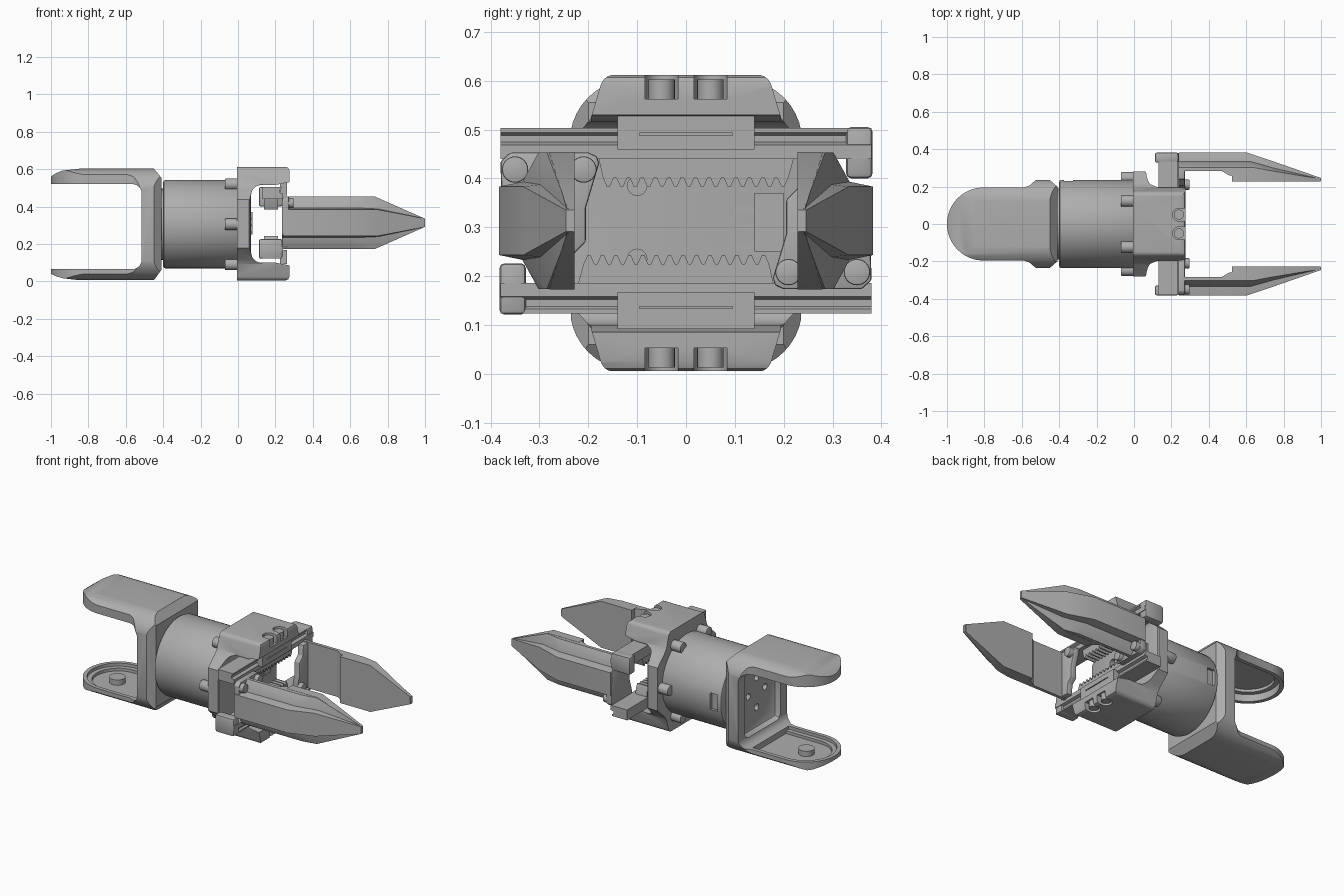
import bpy, bmesh, math
from mathutils import Matrix

old = bpy.data.objects.get("Cube")
if old:
    bpy.data.objects.remove(old, do_unlink=True)

grey = bpy.data.materials.new("plain grey")
grey.use_nodes = True
grey.diffuse_color = (0.42, 0.42, 0.42, 1)
grey.node_tree.nodes["Principled BSDF"].inputs["Base Color"].default_value = grey.diffuse_color

ZC = 0.313   # height of the gripper axis
ZB = 0.305   # height of the fork and motor axis
parts = []


def finish(name, bm):
    bmesh.ops.recalc_face_normals(bm, faces=bm.faces)
    me = bpy.data.meshes.new(name)
    bm.to_mesh(me)
    bm.free()
    me.materials.append(grey)
    ob = bpy.data.objects.new(name, me)
    bpy.context.collection.objects.link(ob)
    parts.append(ob)
    return ob


def prism(name, pts, axis, lo, hi):
    """Extrude a 2D outline along an axis: x takes (y,z), y takes (x,z), z takes (x,y)."""
    def place(p, h):
        return {"x": (h, p[0], p[1]), "y": (p[0], h, p[1]), "z": (p[0], p[1], h)}[axis]
    bm = bmesh.new()
    a = [bm.verts.new(place(p, lo)) for p in pts]
    b = [bm.verts.new(place(p, hi)) for p in pts]
    bm.faces.new(a)
    bm.faces.new(b)
    for i in range(len(pts)):
        j = (i + 1) % len(pts)
        bm.faces.new((a[i], a[j], b[j], b[i]))
    return finish(name, bm)


def box(name, x, y, z):
    return prism(name, [(x[0], y[0]), (x[1], y[0]), (x[1], y[1]), (x[0], y[1])], "z", *z)


def arc(cx, cy, r, start, end, n):
    angles = [math.radians(start + (end - start) * i / n) for i in range(n + 1)]
    return [(cx + r * math.cos(t), cy + r * math.sin(t)) for t in angles]


def rod(name, axis, c, r, lo, hi, n=24):
    return prism(name, arc(c[0], c[1], r, 0, 360, n)[:-1], axis, lo, hi)


def hull(name, half):
    """Convex solid from (x, depth, half height) points, mirrored about the gripper axis."""
    bm = bmesh.new()
    for x, y, h in half:
        for s in (-1, 1):
            bm.verts.new((x, -y, ZC + s * h))
    res = bmesh.ops.convex_hull(bm, input=bm.verts)
    loose = {v for v in res["geom_interior"] if isinstance(v, bmesh.types.BMVert)}
    bmesh.ops.delete(bm, geom=list(loose), context="VERTS")
    bmesh.ops.dissolve_limit(bm, angle_limit=0.01, verts=bm.verts, edges=bm.edges)
    return finish(name, bm)


def bake(ob):
    dg = bpy.context.evaluated_depsgraph_get()
    me = bpy.data.meshes.new_from_object(ob.evaluated_get(dg))
    ob.modifiers.clear()
    ob.data = me


def combine(ob, operation, *tools):
    for tool in tools:
        mod = ob.modifiers.new("cut", "BOOLEAN")
        mod.operation, mod.object, mod.solver = operation, tool, "EXACT"
        bake(ob)
        parts.remove(tool)
        bpy.data.objects.remove(tool, do_unlink=True)


def soften(ob, width):
    mod = ob.modifiers.new("soft", "BEVEL")
    mod.width, mod.segments, mod.limit_method = width, 2, "ANGLE"
    mod.angle_limit = math.radians(40)
    bake(ob)
    return ob


def mirrored(half):
    """Close an outline that is symmetric in its second coordinate."""
    return half + [(u, -v) for u, v in reversed(half)]


# wrist fork: C-shaped side profile trimmed by its plan and domed end outlines
side = [(-1, .04), (-.975, .028), (-.94, .017), (-.85, .006), (-.45, .006), (-.41, .06),
        (-.41, .555), (-.45, .602), (-.85, .602), (-.94, .592), (-.975, .577), (-1, .56), (-1, .52)]
side += arc(-.565, .47, .05, 90, 0, 6) + arc(-.565, .115, .05, 0, -90, 6) + [(-1, .065)]
fork = prism("wrist_fork", side, "y", -.3, .3)
plan = mirrored(arc(-.805, 0, .195, 180, 90, 16)[1:] +
                [(-.59, .195), (-.56, .205), (-.525, .235), (-.45, .235), (-.41, .2)])
plan.append((-1, 0))
combine(fork, "INTERSECT", prism("plan", plan, "z", -.1, .7))
dome = arc(.11, .17, .128, 0, 90, 10)
ends = dome + [(-y, z) for y, z in reversed(dome)]
ends += [(-y, -z) for y, z in ends]
combine(fork, "INTERSECT", prism("ends", [(y, z + ZB) for y, z in ends], "x", -1.1, 0))
# stepped dishes hollowed into both arms, and a recess with screw holes in the web
for r, depth in ((.172, .258), (.145, .275)):
    dish = arc(-.805, 0, r, 270, 90, 24) + [(-.57, r), (-.57, -r)]
    for s in (-1, 1):
        z = sorted((ZB + s * .2, ZB + s * depth))
        combine(fork, "DIFFERENCE", prism("dish", dish, "z", *z))
combine(fork, "DIFFERENCE", soften(box("recess", (-.6, -.475), (-.17, .17), (.1, .51)), .03))
for y, z in ((-.08, ZC), (.08, ZC), (0, .22), (0, .4)):
    combine(fork, "DIFFERENCE", rod("hole", "x", (y, z), .02, -.49, -.45, 12))
rod("fork_pivot_pin", "z", (-.81, 0), .045, .02, .062)

# round motor body with chamfered rear edge, side slot and joint neck
rod("wrist_neck", "x", (0, ZB), .19, -.42, -.38, 48)
body = soften(rod("motor_body", "x", (0, ZB), .236, -.4, .01, 72), .012)
combine(body, "DIFFERENCE", box("slot", (-.375, -.325), (.215, .3), (.255, .355)))
for i in range(6):
    t = math.radians(60 * i)
    c = (.247 * math.cos(t), ZB + .247 * math.sin(t))
    soften(rod(f"flange_screw_{i + 1}", "x", c, .031, -.07, .02), .006)

# gripper housing: U profile trimmed to a wide flange and narrower jaws
prof = [(-.005, .005), (.255, .005), (.269, .011), (.275, .025), (.275, .085), (.2, .1)]
prof += arc(.125, .155, .055, 270, 180, 6) + arc(.125, .46, .055, 180, 90, 6)
prof += [(.2, .515), (.275, .53), (.275, .592), (.269, .606), (.255, .612), (-.005, .612)]
housing = prism("gripper_housing", prof, "y", -.3, .3)
plan = mirrored([(-.05, .28), (.06, .28)] + arc(.145, .275, .08, 180, 270, 8) + [(.3, .195)])
combine(housing, "INTERSECT", prism("plan", plan, "z", -.1, .7))
corner = [(y, z) for z, y in ((.13, .28), (.19, .215), (.215, .195))]
corner += arc(.147, .275, .029, 10, 90, 5)
ends = corner + [(-y, z) for y, z in reversed(corner)]
ends += [(-y, -z) for y, z in ends]
combine(housing, "INTERSECT", prism("ends", [(y, z + .308) for y, z in ends], "x", -.1, .4))
# screws set in open-fronted pockets on both jaws
for y in (-.05, .05):
    for pocket, head in (((.562, .65), (.55, .602)), ((-.05, .053), (.013, .065))):
        outline = arc(.24, y, .034, 90, 270, 12) + [(.3, y - .034), (.3, y + .034)]
        combine(housing, "DIFFERENCE", prism("pocket", outline, "z", *pocket))
        rod("housing_screw", "z", (.24, y), .027, *head)
for z in (.235, .385):
    combine(housing, "DIFFERENCE", rod("hole", "x", (-.1, z), .02, .03, .1, 16))
# small connector on the inner plate
box("connector_block", (.05, .078), (.14, .2), (.25, .37))
for z in (.262, .3, .335):
    box("connector_pin", (.055, .072), (.105, .145), (z - .006, z + .006))


def half_gripper():
    """Upper rack with the finger it carries; the other half is a half turn."""
    first = len(parts)
    # grooved slide rail and its end block
    prism("slide_rail", [(.13, .44), (.13, .503), (.232, .503), (.232, .494), (.222, .488),
                         (.222, .474), (.24, .468), (.24, .44)], "y", -.38, .38)
    soften(box("rail_end_block", (.112, .237), (.328, .382), (.4, .505)), .01)
    # toothed rack
    pitch, teeth = .0275, [(.222, .445), (-.18, .445)]
    for i in range(14):
        y = -.17 + pitch * i
        teeth += [(y, .401), (y + .008, .383), (y + .014, .383), (y + .022, .401)]
    prism("gear_rack", teeth, "x", .14, .215)
    # retainer plate holding the rail
    plate = box("rail_retainer", (.225, .262), (-.14, .14), (.459, .534))
    combine(plate, "DIFFERENCE", box("slit", (.255, .3), (-.095, .095), (.488, .493)))
    # finger mount with bolts
    mount = [(-.375, .245), (-.335, .235), (-.305, .178), (-.24, .178), (-.235, .24),
             (-.205, .27), (-.205, .34), (-.178, .43), (-.182, .445), (-.2, .453),
             (-.36, .453), (-.38, .435)]
    soften(prism("finger_mount", mount, "x", .235, .272), .005)
    for y in (-.35, -.21):
        soften(rod("mount_bolt", "x", (y, .418), .027, .25, .297), .004)
    # finger: raised spine over a wide bevelled blade, both tapering to the tip
    spine = [(.24, .383, .07), (.6, .383, .07), (.24, .335, .08), (.62, .335, .08),
             (.24, .283, .08), (.75, .333, .07), (.75, .25, .08), (1, .246, .022), (1, .23, .022)]
    blade = [(.24, .335, .08), (.62, .335, .08), (.24, .302, .14), (.64, .302, .14),
             (.24, .282, .14), (.73, .285, .14), (.73, .24, .14), (1, .24, .022), (1, .23, .022)]
    # relief on the inner side behind the grip pad
    relief = [(.2, -.283), (.47, -.283), (.525, -.25), (.525, -.1), (.2, -.1)]
    for name, pts in (("finger_spine", spine), ("finger_blade", blade)):
        combine(hull(name, pts), "DIFFERENCE", prism("relief", relief, "z", 0, .6))
    # flat grip pad with pointed end
    hull("grip_pad", [(.525, .228, .141), (.525, .28, .141), (.73, .228, .141),
                      (.73, .28, .141), (.997, .228, .023), (.997, .243, .023)])
    return parts[first:]


half_gripper()
turn = Matrix.Translation((0, 0, ZC)) @ Matrix.Rotation(math.pi, 4, "X") @ Matrix.Translation((0, 0, -ZC))
for ob in half_gripper():
    ob.data.transform(turn)

# smooth shading on curved faces, crisp edges elsewhere
bpy.ops.object.select_all(action="DESELECT")
for ob in parts:
    ob.select_set(True)
bpy.context.view_layer.objects.active = parts[0]
bpy.ops.object.shade_smooth_by_angle(angle=math.radians(30))
